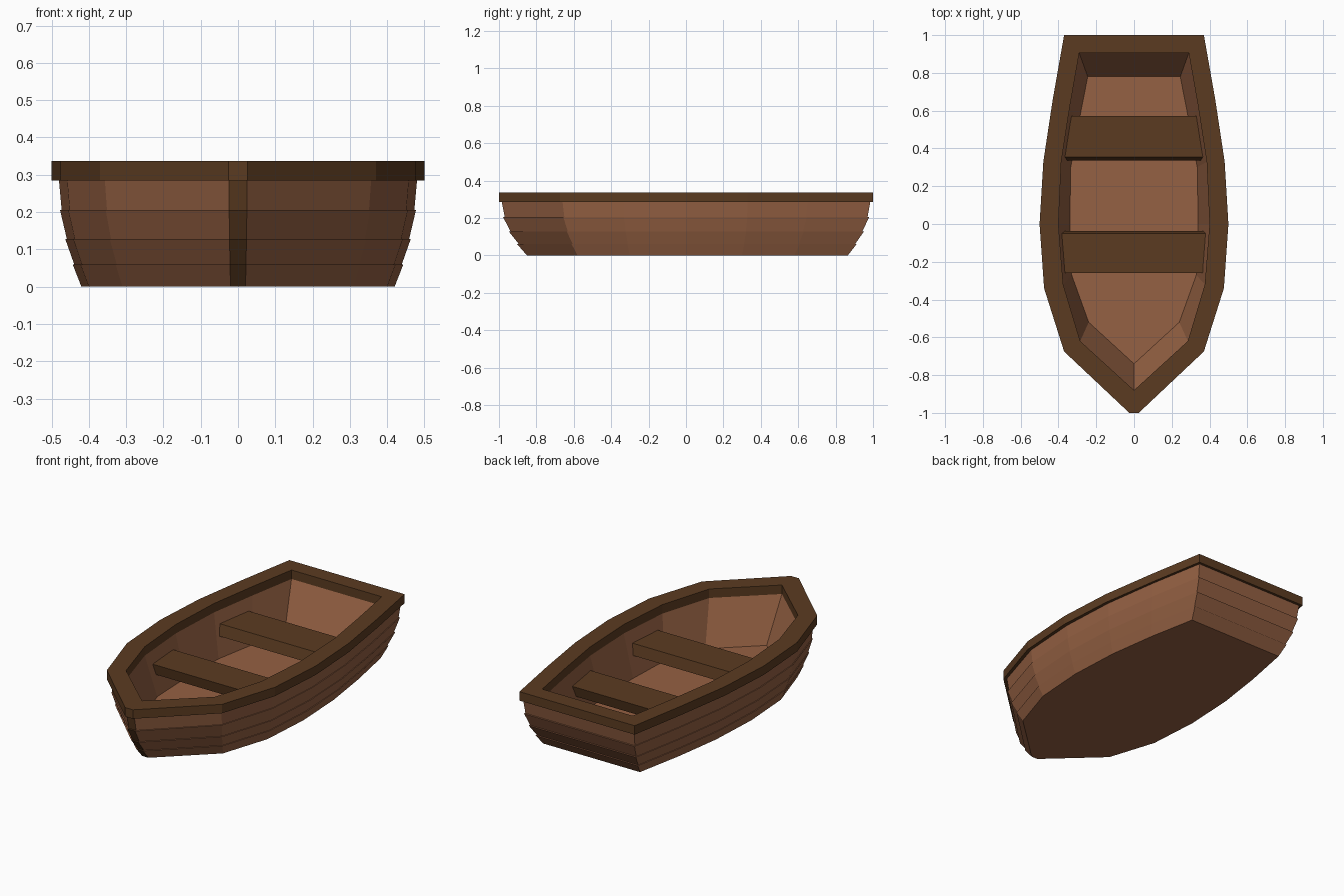
import bpy, bmesh

if "Cube" in bpy.data.objects:
    bpy.data.objects.remove(bpy.data.objects["Cube"])


def material(name, rgb):
    m = bpy.data.materials.new(name)
    m.diffuse_color = (*rgb, 1)
    m.use_nodes = True
    m.node_tree.nodes["Principled BSDF"].inputs["Base Color"].default_value = m.diffuse_color
    return m


PLANK = material("plank brown", (0.30, 0.119, 0.056))
TRIM = material("dark trim brown", (0.105, 0.044, 0.015))

# Half outlines on the +x side, bow to stern: (x, y)
KEEL = [(.02, -.85), (.31, -.58), (.40, -.30), (.42, 0), (.405, .30), (.365, .58), (.31, .865)]
SHEER = [(.024, -.985), (.357, -.66), (.458, -.333), (.48, 0), (.463, .33), (.417, .65), (.357, .985)]
RIM_OUT = [(.025, -1), (.37, -.675), (.476, -.34), (.50, 0), (.48, .33), (.43, .66), (.37, 1)]
RIM_IN = [(0, -.88), (.285, -.62), (.375, -.32), (.40, 0), (.385, .33), (.34, .62), (.29, .905)]
FLOOR = [(0, -.74), (.24, -.52), (.33, -.27), (.34, 0), (.335, .30), (.29, .55), (.245, .78)]
RIM_LOW, RIM_TOP, FLOOR_Z = .285, .337, .04


def ring(half, z):
    """Mirror a half outline into a full counter-clockwise loop."""
    return [(x, y, z) for x, y in half] + [(-x, y, z) for x, y in reversed(half)]


def blend(a, b, t):
    return [(p[0] + (q[0] - p[0]) * t, p[1] + (q[1] - p[1]) * t) for p, q in zip(a, b)]


def loft(name, rings, mats, cap_first=False, cap_last=False, closed=False, stem=False):
    """Skin consecutive rings with quads; stem puts the bow strip in the second material."""
    bm = bmesh.new()
    loops = [[bm.verts.new(c) for c in r] for r in rings]
    pairs = list(zip(loops, loops[1:]))
    if closed:
        pairs.append((loops[-1], loops[0]))
    for a, b in pairs:
        n = len(a)
        for i in range(n):
            j = (i + 1) % n
            f = bm.faces.new((a[i], a[j], b[j], b[i]))
            if stem and i == n - 1:
                f.material_index = 1
    if cap_first:
        bm.faces.new(loops[0][::-1])
    if cap_last:
        bm.faces.new(loops[-1])
    bmesh.ops.remove_doubles(bm, verts=bm.verts, dist=1e-5)
    me = bpy.data.meshes.new(name)
    bm.to_mesh(me)
    bm.free()
    for m in mats:
        me.materials.append(m)
    ob = bpy.data.objects.new(name, me)
    bpy.context.collection.objects.link(ob)
    return ob


# Outer hull: four overlapping planks with small ledges, dark stem at the bow
levels = [(0, 0), (.06, .32), (.128, .65), (.205, .88), (RIM_LOW, 1)]
hull_rings = []
for (z0, t0), (z1, t1) in zip(levels, levels[1:]):
    lip = .07 if t1 < 1 else 0
    hull_rings += [ring(blend(KEEL, SHEER, t0), z0), ring(blend(KEEL, SHEER, t1 + lip), z1)]
loft("hull", hull_rings, [PLANK, TRIM], cap_first=True, stem=True)

# Inside walls and floor
loft("interior", [ring(RIM_IN, RIM_LOW), ring(FLOOR, FLOOR_Z)], [PLANK], cap_last=True)

# Gunwale rim
loft("rim", [ring(RIM_OUT, RIM_LOW), ring(RIM_OUT, RIM_TOP),
             ring(RIM_IN, RIM_TOP), ring(RIM_IN, RIM_LOW)], [TRIM], closed=True)


# Bench seats with slanted front and back edges
def seat(name, front, back, skew):
    top = [front, back]
    bottom = [(x, y + skew) for x, y in top]
    loft(name, [ring(bottom, .152), ring(top, .215)], [TRIM], cap_first=True, cap_last=True)


seat("front_seat", (.385, -.26), (.385, -.05), .014)
seat("rear_seat", (.37, .355), (.34, .572), -.018)
